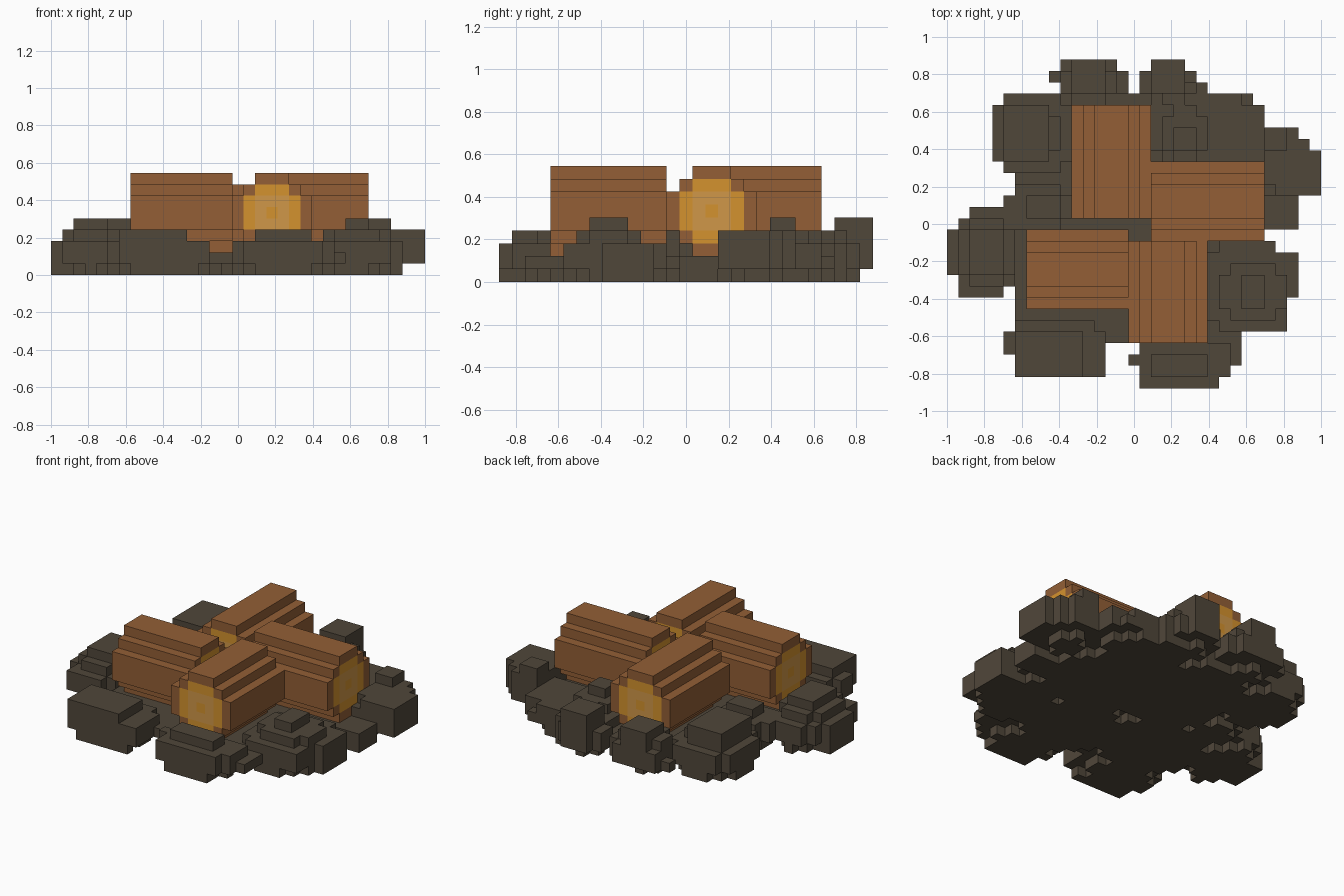
import bpy
import bmesh
import math
from mathutils import Vector

CELL = 2 / 33                      # edge of one block
ORIGIN = Vector((-1, -14.5 * CELL, 0))

default_cube = bpy.data.objects.get("Cube")
if default_cube:
    bpy.data.objects.remove(default_cube, do_unlink=True)


def linear(channel):
    c = channel / 255
    return c / 12.92 if c <= 0.04045 else ((c + 0.055) / 1.055) ** 2.4


def material(name, *rgb):
    mat = bpy.data.materials.new(name)
    color = [linear(c) for c in rgb] + [1]
    mat.diffuse_color = color
    mat.use_nodes = True
    shader = mat.node_tree.nodes["Principled BSDF"]
    shader.inputs["Base Color"].default_value = color
    shader.inputs["Roughness"].default_value = 0.9
    return mat


stone_grey = material("stone grey", 80, 71, 58)
bark_brown = material("bark brown", 147, 95, 54)
wood_amber = material("wood amber", 212, 146, 46)
wood_pale = material("wood pale", 208, 151, 72)

DIRECTIONS = [Vector(d) for d in
              ((1, 0, 0), (-1, 0, 0), (0, 1, 0), (0, -1, 0), (0, 0, 1), (0, 0, -1))]


def block_object(name, cells, materials, paint=None):
    """Skin a set of grid cells with their exposed faces only."""
    bm = bmesh.new()
    corners = {}

    def corner(point):
        key = tuple(round(c) for c in point)
        if key not in corners:
            corners[key] = bm.verts.new(ORIGIN + Vector(key) * CELL)
        return corners[key]

    for cell in sorted(cells):
        middle = Vector(cell) + Vector((0.5, 0.5, 0.5))
        for n in DIRECTIONS:
            if tuple(int(a + b) for a, b in zip(cell, n)) in cells:
                continue
            u = Vector((n.y, n.z, n.x))
            v = n.cross(u)
            ring = [middle + (n + u * a + v * b) / 2
                    for a, b in ((-1, -1), (1, -1), (1, 1), (-1, 1))]
            face = bm.faces.new([corner(p) for p in ring])
            if paint:
                face.material_index = paint(middle, n)
    bmesh.ops.dissolve_limit(bm, angle_limit=math.radians(1), verts=bm.verts[:],
                             edges=bm.edges[:], delimit={'MATERIAL'})
    mesh = bpy.data.meshes.new(name)
    bm.to_mesh(mesh)
    bm.free()
    for mat in materials:
        mesh.materials.append(mat)
    obj = bpy.data.objects.new(name, mesh)
    bpy.context.collection.objects.link(obj)


def slab(rect, bottom, top, cut=0):
    """Cells of a rectangle (x0, y0, x1, y1) with stepped corners."""
    x0, y0, x1, y1 = rect
    return {(x, y, z)
            for x in range(x0, x1) for y in range(y0, y1) for z in range(bottom, top)
            if min(x - x0, x1 - 1 - x) + min(y - y0, y1 - 1 - y) >= cut}


def stone(name, body, shoulder, cap=None, extras=(), base=None):
    """Rounded stone: base layer, full belly, narrower shoulder and a cap."""
    cells = slab(base or body, 0, 1, cut=2) | slab(body, 1, 3, cut=1)
    cells |= slab(shoulder, 3, 4, cut=1 if cap else 0)
    if cap:
        cells |= slab(cap, 3, 5)
    for rect, bottom, top in extras:
        cells |= slab(rect, bottom, top)
    block_object(name, cells, [stone_grey])


# Ring of stones
stone("north_left_stone", (10, 25, 15, 29), (10, 25, 15, 29), (11, 26, 14, 29),
      [((9, 27, 10, 28), 1, 2), ((10, 28, 15, 29), 1, 3), ((15, 26, 16, 28), 1, 3)],
      base=(10, 25, 15, 28))
stone("north_right_stone", (17, 25, 22, 28), (18, 25, 22, 28), (18, 26, 21, 29),
      [((17, 26, 22, 28), 1, 3), ((18, 28, 21, 29), 1, 4), ((20, 25, 23, 27), 0, 3)],
      base=(17, 25, 22, 28))
stone("north_east_stone", (18, 20, 27, 26), (19, 20, 23, 25), (20, 21, 22, 23),
      [((20, 20, 27, 26), 1, 2), ((26, 20, 28, 25), 1, 3)])
stone("east_stone", (28, 17, 32, 23), (28, 17, 32, 23), (28, 21, 30, 23),
      [((28, 14, 31, 17), 0, 2), ((31, 17, 33, 21), 1, 4), ((28, 17, 31, 23), 1, 3)],
      base=(28, 17, 31, 23))
stone("south_east_stone", (23, 5, 30, 13), (24, 6, 30, 11), (26, 7, 28, 10),
      [((27, 5, 30, 7), 1, 3), ((29, 8, 31, 12), 0, 3)])
stone("south_stone", (16, 1, 25, 4), (18, 1, 23, 3), None,
      [((17, 0, 24, 1), 1, 3), ((18, 0, 23, 1), 0, 1), ((24, 1, 25, 4), 1, 3),
       ((25, 2, 26, 4), 1, 2)])
stone("south_west_stone", (5, 2, 14, 6), (6, 1, 12, 5), None,
      [((6, 1, 14, 3), 1, 3), ((7, 1, 13, 2), 0, 1)])
stone("west_stone", (1, 8, 6, 16), (1, 9, 6, 15), (2, 10, 5, 14),
      [((1, 8, 5, 15), 1, 3), ((0, 10, 1, 14), 0, 3)])
stone("west_inner_stone", (5, 14, 11, 18), (7, 15, 10, 17))
stone("north_west_stone", (4, 19, 11, 26), (5, 20, 10, 25), (5, 20, 9, 25))

# Ash bed with uneven pads underneath
bed = slab((6, 4, 28, 26), 1, 2, cut=2)
for pad in ((6, 6, 16, 15), (10, 14, 19, 26), (17, 12, 28, 21), (15, 4, 24, 13)):
    bed |= slab(pad, 0, 1, cut=2)
block_object("ash_bed", bed, [stone_grey])


def log(name, axis, start, end, side):
    """Round log along an axis, its cross-section starting at the given side."""
    bottom, radius = 2, 3
    cells = set()
    for along in range(start, end):
        for a in range(-radius, radius + 1):
            for b in range(-radius, radius + 1):
                if abs(a) + abs(b) <= radius + 1:
                    across = side + radius + a
                    x, y = (along, across) if axis == 0 else (across, along)
                    cells.add((x, y, bottom + radius + b))

    def end_grain(middle, normal):
        if abs(normal[axis]) < 0.5:
            return 0
        a = abs(middle[1 - axis] - side - radius - 0.5)
        b = abs(middle.z - bottom - radius - 0.5)
        if max(a, b) > 2.1 or a + b > 3.1:
            return 0
        return 2 if 0.5 < max(a, b) < 1.5 else 1

    block_object(name, cells, [bark_brown, wood_amber, wood_pale], end_grain)


# Four logs in a pinwheel
log("back_log", 1, 15, 25, 11)
log("left_log", 0, 18, 28, 13)
log("front_log", 1, 4, 13, 16)
log("right_log", 0, 7, 16, 7)
